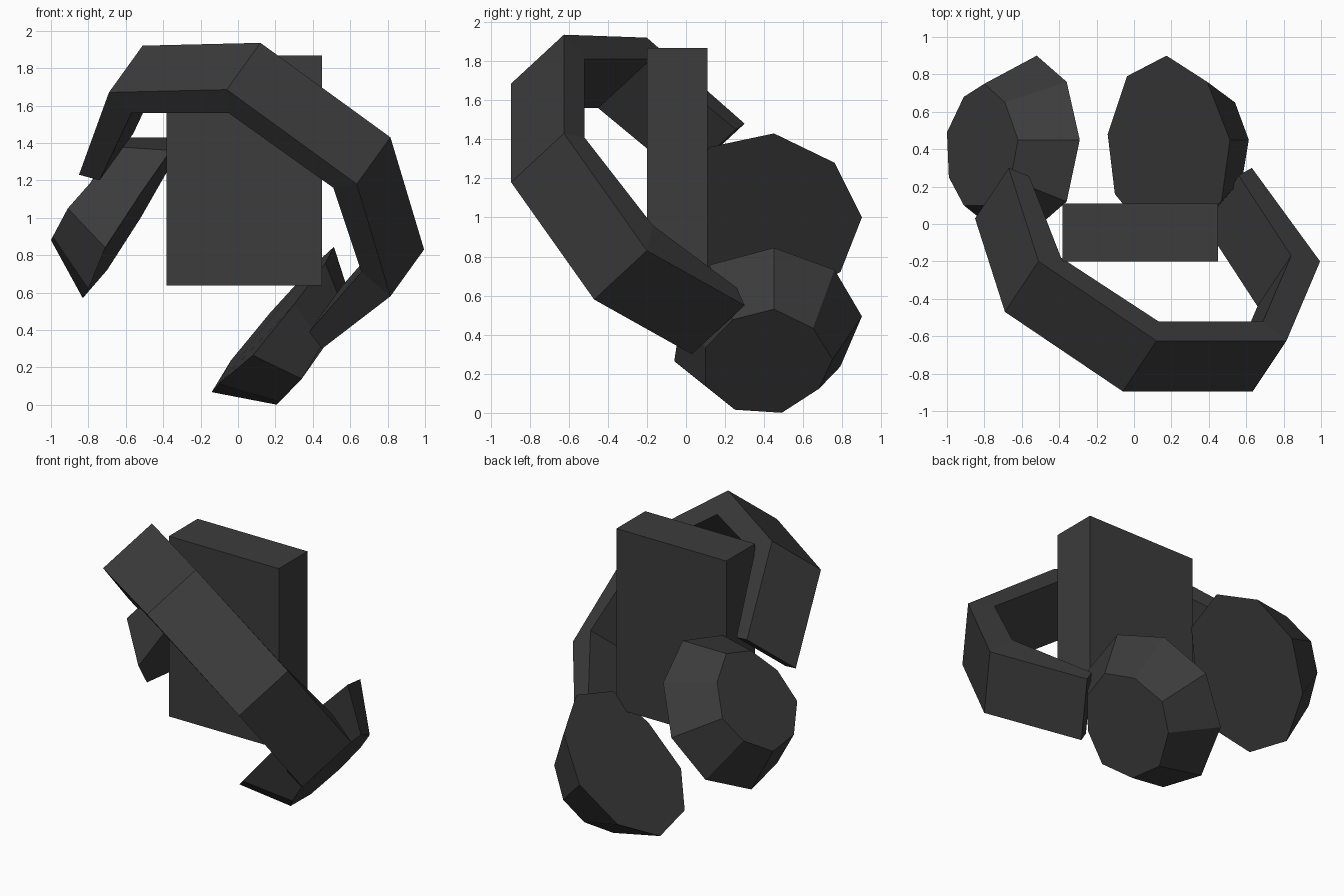
import bpy, bmesh
from mathutils import Vector

if "Cube" in bpy.data.objects:
    bpy.data.objects.remove(bpy.data.objects["Cube"])

mat = bpy.data.materials.new("charcoal")
mat.diffuse_color = (0.045, 0.045, 0.045, 1)
mat.use_nodes = True
mat.node_tree.nodes["Principled BSDF"].inputs["Base Color"].default_value = mat.diffuse_color


def finish(name, bm):
    bmesh.ops.recalc_face_normals(bm, faces=bm.faces)
    me = bpy.data.meshes.new(name)
    bm.to_mesh(me)
    bm.free()
    me.materials.append(mat)
    ob = bpy.data.objects.new(name, me)
    bpy.context.collection.objects.link(ob)
    return ob


# head block: plain upright slab
bm = bmesh.new()
bmesh.ops.create_cube(bm, size=1)
for v in bm.verts:
    v.co = Vector((0.033 + v.co.x * 0.83, -0.045 + v.co.y * 0.31, 1.253 + v.co.z * 1.23))
finish("head_block", bm)

# headband: faceted arch, outer and inner edge paths swept across its width
width = Vector((0.18, 0.27, 0.25))
outer = [(-0.85, 0.03, 1.23), (-0.69, -0.47, 1.67), (-0.06, -0.895, 1.685),
         (0.635, -0.895, 1.18), (0.815, -0.47, 0.58), (0.45, 0.03, 0.30)]
inner = [(-0.74, -0.015, 1.20), (-0.57, -0.45, 1.56), (-0.05, -0.79, 1.56),
         (0.51, -0.79, 1.16), (0.66, -0.44, 0.71), (0.38, -0.01, 0.39)]
bm = bmesh.new()
rings = []
for o, i in zip(outer, inner):
    o, i = Vector(o), Vector(i)
    rings.append([bm.verts.new(p) for p in (o, o + width, i + width, i)])
for r, s in zip(rings, rings[1:]):
    for k in range(4):
        n = (k + 1) % 4
        bm.faces.new((r[k], r[n], s[n], s[k]))
bm.faces.new(rings[0])
bm.faces.new(rings[-1])
finish("headband", bm)

# ear cups: nine-sided tapered discs, the second mirrored across the headband's middle plane
pad_rim = [(-0.29, 0.45, 1.43), (-0.36, 0.12, 1.36), (-0.52, -0.02, 1.13),
           (-0.71, -0.06, 0.84), (-0.80, 0.16, 0.62), (-0.83, 0.48, 0.57),
           (-0.70, 0.79, 0.72), (-0.52, 0.90, 1.00), (-0.36, 0.76, 1.28)]
shell_rim = [(-0.62, 0.45, 1.43), (-0.66, 0.24, 1.38), (-0.76, 0.10, 1.22),
             (-0.91, 0.10, 1.05), (-0.99, 0.25, 0.90), (-1.00, 0.49, 0.88),
             (-0.91, 0.68, 1.00), (-0.80, 0.75, 1.15), (-0.69, 0.65, 1.33)]
axis = Vector((0.808, 0, -0.589)).normalized()
for name, mirrored in (("ear_cup_left", False), ("ear_cup_right", True)):
    bm = bmesh.new()
    loops = []
    for rim in (pad_rim, shell_rim):
        pts = [Vector(p) for p in rim]
        if mirrored:
            pts = [p + axis * 2 * (-0.58 - axis.dot(p)) for p in pts]
        loops.append([bm.verts.new(p) for p in pts])
    a, b = loops
    for k in range(9):
        n = (k + 1) % 9
        bm.faces.new((a[k], a[n], b[n], b[k]))
    bm.faces.new(a)
    bm.faces.new(b)
    finish(name, bm)
